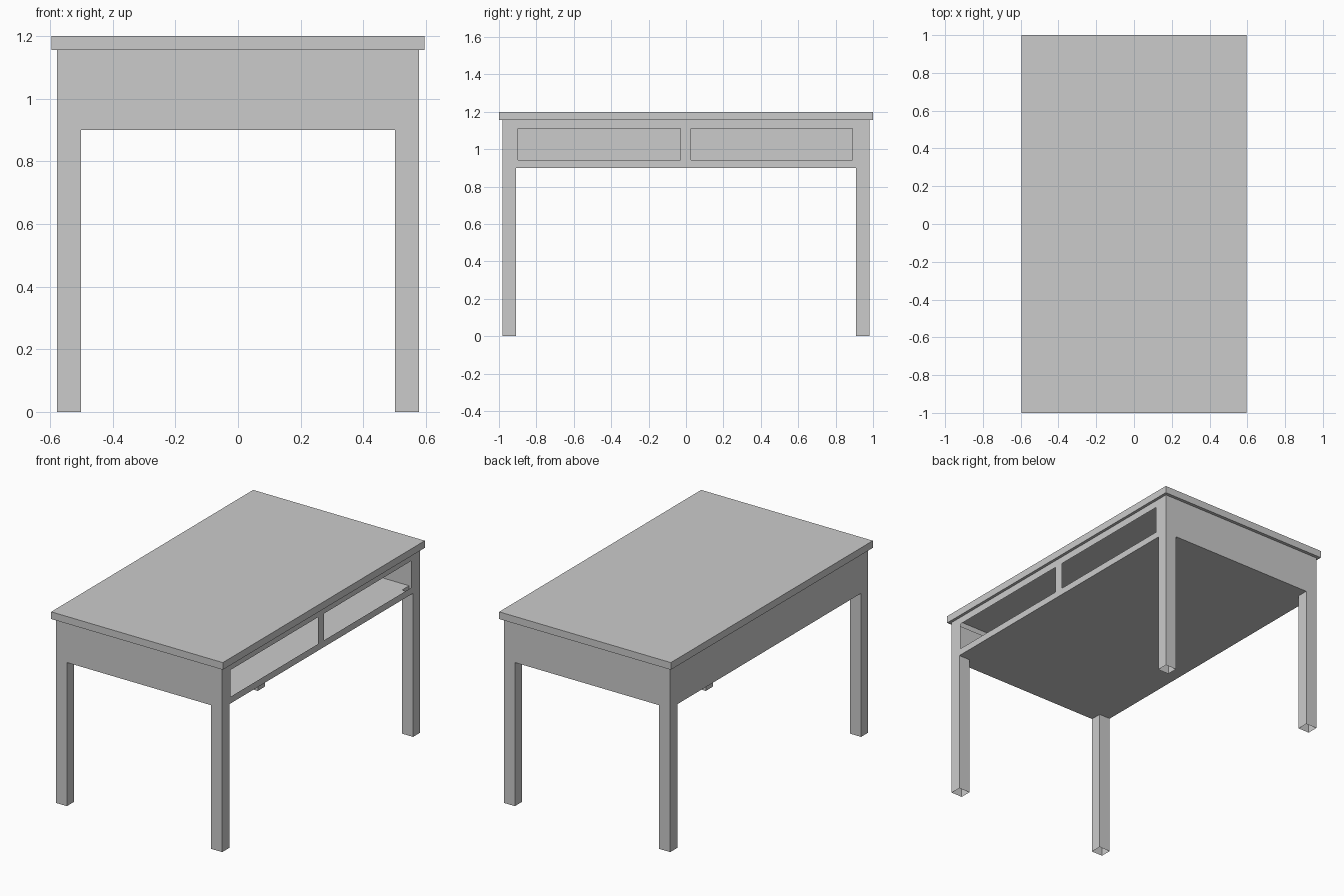
import bpy, bmesh

if "Cube" in bpy.data.objects:
    bpy.data.objects.remove(bpy.data.objects["Cube"])

TOP_X, TOP_Y, TOP_Z = 0.595, 1.0, 1.2
BODY_X, BODY_Y = 0.577, 0.98
LEG_X, LEG_Y = 0.5, 0.91          # inner faces of the legs
RIM_Z, FLOOR_Z = 1.155, 0.9


def grid(bm, us, vs, place, skip=(), flip=False):
    """Flat sheet of cells; skipped cells become openings."""
    p = [[bm.verts.new(place(u, v)) for v in vs] for u in us]
    for i in range(len(us) - 1):
        for j in range(len(vs) - 1):
            if (i, j) not in skip:
                f = [p[i][j], p[i + 1][j], p[i + 1][j + 1], p[i][j + 1]]
                bm.faces.new(f[::-1] if flip else f)


def walls(bm, x0, x1, y0, y1, z0, z1, sides=(0, 1, 2, 3)):
    """Outward-facing upright sides: 0 front, 1 right, 2 back, 3 left."""
    c = [(x0, y0), (x1, y0), (x1, y1), (x0, y1)]
    for i in sides:
        a, b = c[i], c[(i + 1) % 4]
        bm.faces.new([bm.verts.new(q) for q in
                      ((*a, z0), (*b, z0), (*b, z1), (*a, z1))])


def finish(bm, name):
    bmesh.ops.remove_doubles(bm, verts=bm.verts, dist=1e-5)
    loose = [v for v in bm.verts if not v.link_faces]
    bmesh.ops.delete(bm, geom=loose, context='VERTS')
    me = bpy.data.meshes.new(name)
    bm.to_mesh(me)
    bm.free()
    bpy.context.collection.objects.link(bpy.data.objects.new(name, me))


# Table top: hollow slab, its underside is only a rim around the body
bm = bmesh.new()
walls(bm, -TOP_X, TOP_X, -TOP_Y, TOP_Y, RIM_Z, TOP_Z)
grid(bm, [-TOP_X, TOP_X], [-TOP_Y, TOP_Y], lambda u, v: (u, v, TOP_Z))
grid(bm, [-TOP_X, -BODY_X, BODY_X, TOP_X], [-TOP_Y, -BODY_Y, BODY_Y, TOP_Y],
     lambda u, v: (u, v, RIM_Z), skip={(1, 1)}, flip=True)
finish(bm, "table_top")

# Body: three plain sides, a right side with two openings, a floor open at the legs
bm = bmesh.new()
walls(bm, -BODY_X, BODY_X, -BODY_Y, BODY_Y, FLOOR_Z, RIM_Z, sides=(0, 2, 3))
grid(bm, [-BODY_Y, -0.898, -0.03, 0.028, 0.89, BODY_Y],
     [FLOOR_Z, 0.942, 1.11, RIM_Z],
     lambda u, v: (BODY_X, u, v), skip={(1, 1), (3, 1)})
grid(bm, [-BODY_X, -LEG_X, LEG_X, BODY_X], [-BODY_Y, -LEG_Y, LEG_Y, BODY_Y],
     lambda u, v: (u, v, FLOOR_Z),
     skip={(0, 0), (0, 2), (2, 0), (2, 2)}, flip=True)
finish(bm, "drawer_body")

# Legs: open square tubes
for sx, xname in ((-1, "left"), (1, "right")):
    for sy, yname in ((-1, "front"), (1, "back")):
        bm = bmesh.new()
        x0, x1 = sorted((sx * LEG_X, sx * BODY_X))
        y0, y1 = sorted((sy * LEG_Y, sy * BODY_Y))
        walls(bm, x0, x1, y0, y1, 0, FLOOR_Z)
        finish(bm, f"{yname}_{xname}_leg")
